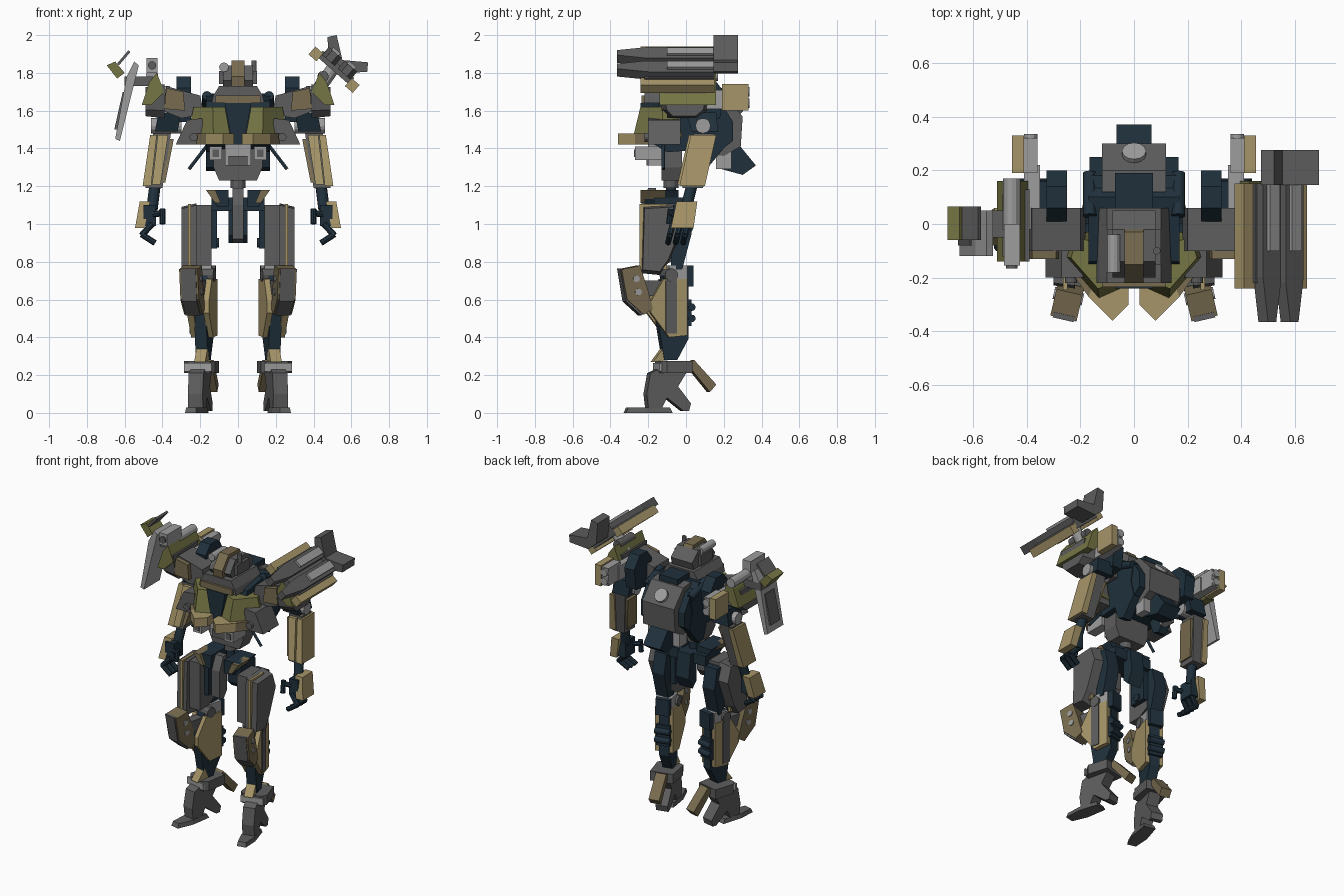
import bpy, bmesh, math
from mathutils import Matrix, Vector

def mat(name, r, g, b):
    m = bpy.data.materials.new(name)
    m.diffuse_color = (r, g, b, 1)
    return m

TAN = mat("tan", 0.38, 0.30, 0.14)
BROWN = mat("brown", 0.19, 0.15, 0.08)
OLIVE = mat("olive", 0.18, 0.18, 0.06)
DARK = mat("dark_grey", 0.11, 0.11, 0.11)
LIGHT = mat("light_grey", 0.34, 0.34, 0.34)
NAVY = mat("navy", 0.014, 0.03, 0.045)
I = Matrix.Identity(4)

def make(name, verts, faces, col, M=I, pair=False):
    for s, side in ((1, "left_"), (-1, "right_")) if pair else ((1, ""),):
        T = Matrix.Diagonal((s, 1, 1, 1)) @ M
        bm = bmesh.new()
        vs = [bm.verts.new(T @ Vector(v)) for v in verts]
        for f in faces:
            bm.faces.new([vs[i] for i in f])
        bmesh.ops.recalc_face_normals(bm, faces=bm.faces)
        me = bpy.data.meshes.new(side + name)
        bm.to_mesh(me)
        bm.free()
        me.materials.append(col)
        bpy.context.collection.objects.link(bpy.data.objects.new(side + name, me))

def prism(name, axis, pts, a, b, col, M=I, pair=False, taper=1):
    """Extrude a profile along an axis: x takes (y,z), y takes (x,z), z takes (x,y)."""
    n = len(pts)
    cu, cv = sum(p[0] for p in pts) / n, sum(p[1] for p in pts) / n
    put = {"x": lambda u, v, w: (w, u, v), "y": lambda u, v, w: (u, w, v),
           "z": lambda u, v, w: (u, v, w)}[axis]
    verts = [put(u, v, a) for u, v in pts]
    verts += [put(cu + (u - cu) * taper, cv + (v - cv) * taper, b) for u, v in pts]
    faces = [tuple(range(n)), tuple(range(n, 2 * n))]
    faces += [(i, (i + 1) % n, (i + 1) % n + n, i + n) for i in range(n)]
    make(name, verts, faces, col, M, pair)

def loft(name, r0, z0, r1, z1, col, M=I, pair=False):
    """Join two rectangles (x0,x1,y0,y1) at two heights."""
    verts = [(x, y, z) for r, z in ((r0, z0), (r1, z1))
             for x, y in ((r[0], r[2]), (r[1], r[2]), (r[1], r[3]), (r[0], r[3]))]
    make(name, verts, [(0, 1, 2, 3), (4, 5, 6, 7), (0, 1, 5, 4), (1, 2, 6, 5),
                       (2, 3, 7, 6), (3, 0, 4, 7)], col, M, pair)

def box(name, x0, x1, y0, y1, z0, z1, col, M=I, pair=False):
    r = (x0, x1, y0, y1)
    loft(name, r, z0, r, z1, col, M, pair)

def rod(name, p, q, r, col, M=I, pair=False, n=12):
    p, q = Vector(p), Vector(q)
    R = Matrix.Translation(p) @ (q - p).to_track_quat("Z", "Y").to_matrix().to_4x4()
    ring = [(r * math.cos(2 * math.pi * i / n), r * math.sin(2 * math.pi * i / n)) for i in range(n)]
    prism(name, "z", ring, 0, (q - p).length, col, M @ R, pair)

# Head
prism("head", "x", [(-0.17, 1.72), (-0.2, 1.76), (-0.14, 1.84), (-0.02, 1.84), (0.05, 1.78), (0.03, 1.72)], -0.08, 0.08, DARK)
prism("head_crest", "x", [(-0.21, 1.72), (-0.22, 1.78), (-0.15, 1.865), (-0.03, 1.86), (0.0, 1.8), (-0.1, 1.72)], -0.035, 0.035, BROWN)
box("cheek", 0.08, 0.1, -0.15, -0.02, 1.74, 1.81, DARK, pair=True)
rod("head_mast", (0.085, -0.1, 1.75), (0.085, -0.1, 1.865), 0.014, DARK)
rod("head_sensor", (-0.075, -0.18, 1.83), (-0.075, -0.04, 1.83), 0.025, LIGHT)
prism("collar", "y", [(-0.14, 1.64), (-0.13, 1.68), (-0.1, 1.73), (0.1, 1.73), (0.13, 1.68), (0.14, 1.64)], -0.22, 0.06, DARK)
box("collar_band", -0.12, 0.12, -0.235, -0.2, 1.64, 1.68, BROWN)

# Chest
prism("chest_core", "x", [(-0.2, 1.44), (-0.14, 1.65), (0.1, 1.69), (0.19, 1.6), (0.15, 1.4), (-0.1, 1.38)], -0.17, 0.17, NAVY)
prism("chest_centre", "y", [(-0.03, 1.42), (-0.07, 1.64), (0.07, 1.64), (0.03, 1.42)], -0.24, -0.1, NAVY)
prism("chest_panel", "z", [(0.04, -0.24), (0.13, -0.28), (0.27, -0.12), (0.24, -0.02), (0.04, -0.05)], 1.46, 1.62, OLIVE, pair=True, taper=0.72)
prism("chest_tip", "z", [(0.02, -0.2), (0.02, -0.3), (0.08, -0.36), (0.17, -0.27), (0.14, -0.2)], 1.42, 1.48, TAN, pair=True)
prism("chest_lower_panel", "z", [(0.12, -0.2), (0.17, -0.27), (0.24, -0.17), (0.22, -0.08)], 1.42, 1.48, BROWN, pair=True)
prism("chest_side", "y", [(0.17, 1.42), (0.33, 1.42), (0.27, 1.55), (0.19, 1.56)], -0.2, -0.03, DARK, pair=True)
rod("chest_pin", (0.235, -0.22, 1.46), (0.235, -0.18, 1.46), 0.022, DARK, pair=True)
prism("flank_fin", "x", [(-0.02, 1.5), (0.17, 1.52), (0.2, 1.4), (0.1, 1.28), (0.05, 1.3)], 0.11, 0.17, NAVY, pair=True)

# Backpack
prism("backpack", "x", [(0.12, 1.69), (0.2, 1.68), (0.3, 1.57), (0.29, 1.41), (0.2, 1.36), (0.12, 1.37)], -0.12, 0.12, DARK)
prism("backpack_wing", "x", [(0.1, 1.66), (0.18, 1.65), (0.25, 1.54), (0.25, 1.44), (0.17, 1.38), (0.1, 1.4)], 0.12, 0.165, NAVY, pair=True)
box("backpack_top", -0.07, 0.07, 0.04, 0.19, 1.66, 1.72, NAVY)
rod("backpack_hatch", (0, 0.24, 1.6), (0, 0.272, 1.63), 0.045, LIGHT)
prism("backpack_flap", "x", [(0.19, 1.38), (0.28, 1.42), (0.37, 1.31), (0.3, 1.26), (0.19, 1.29)], -0.065, 0.065, NAVY)
box("backpack_block", 0.07, 0.12, 0.16, 0.24, 1.29, 1.38, LIGHT, pair=True)
rod("neck_hose", (0.165, 0.19, 1.62), (0.165, 0.03, 1.68), 0.025, NAVY, pair=True)

# Waist
prism("abdomen", "y", [(-0.1, 1.23), (-0.13, 1.3), (-0.13, 1.42), (0.13, 1.42), (0.13, 1.3), (0.1, 1.23)], -0.13, -0.02, DARK)
box("belly_unit", -0.07, 0.07, -0.2, -0.1, 1.31, 1.42, LIGHT)
box("belly_plate", -0.05, 0.05, -0.21, -0.19, 1.31, 1.36, DARK)
box("belly_lamp", 0.085, 0.15, -0.27, -0.13, 1.34, 1.41, LIGHT, pair=True)
box("lamp_lens", 0.1, 0.135, -0.275, -0.26, 1.355, 1.395, DARK, pair=True)
rod("waist_strut", (0.16, -0.12, 1.42), (0.26, -0.12, 1.29), 0.009, NAVY, pair=True)
rod("spine", (0, -0.08, 1.12), (0, -0.08, 1.32), 0.027, NAVY)
rod("spine_ring", (0, -0.08, 1.19), (0, -0.08, 1.23), 0.04, DARK)

# Pelvis
box("hip_bar", -0.14, 0.14, -0.17, -0.01, 1.07, 1.14, NAVY)
prism("hip_wedge", "y", [(0.05, 1.09), (0.05, 1.18), (0.165, 1.18), (0.11, 1.09)], -0.22, -0.04, NAVY, pair=True)
prism("hip_trim", "y", [(0.09, 1.11), (0.12, 1.18), (0.17, 1.18), (0.12, 1.11)], -0.24, -0.11, BROWN, pair=True)
prism("front_skirt", "x", [(-0.2, 1.19), (-0.16, 1.19), (-0.16, 0.95), (-0.2, 0.9), (-0.24, 0.92), (-0.24, 1.1)], -0.03, 0.03, DARK)
prism("rear_skirt", "x", [(-0.04, 1.14), (0.02, 1.14), (0.04, 0.98), (0.0, 0.9), (-0.04, 0.94)], -0.05, 0.05, NAVY)

# Thighs
prism("thigh_outer", "x", [(-0.23, 1.1), (-0.05, 1.11), (-0.01, 1.0), (-0.09, 0.8), (-0.14, 0.73), (-0.24, 0.74)], 0.22, 0.3, DARK, pair=True, taper=0.9)
prism("thigh_inner", "x", [(-0.21, 1.1), (-0.05, 1.1), (-0.04, 0.82), (-0.12, 0.78), (-0.21, 0.78)], 0.14, 0.22, DARK, pair=True)
box("thigh_stripe", 0.248, 0.265, -0.245, -0.1, 0.76, 1.105, TAN, pair=True)
box("thigh_frame", 0.11, 0.15, -0.16, -0.04, 0.87, 1.08, NAVY, pair=True)
prism("thigh_back", "x", [(-0.08, 1.08), (0.0, 1.08), (0.03, 0.95), (-0.02, 0.76), (-0.08, 0.76)], 0.145, 0.235, NAVY, pair=True)
rod("thigh_pin", (0.1, -0.1, 0.9), (0.15, -0.1, 0.9), 0.025, NAVY, pair=True)

# Shins and feet, turned outwards
LEG = Matrix.Translation((0.195, -0.08, 0)) @ Matrix.Rotation(math.radians(13), 4, "Z") @ Matrix.Translation((-0.195, 0.08, 0))
shin = [(-0.2, 0.59), (-0.13, 0.71), (0.0, 0.71), (0.0, 0.41), (-0.1, 0.4), (-0.2, 0.53)]
prism("shin_outer", "x", shin, 0.21, 0.245, TAN, LEG, True)
prism("shin_inner", "x", shin, 0.125, 0.155, TAN, LEG, True)
prism("shin_core", "x", [(-0.17, 0.58), (-0.12, 0.74), (0.01, 0.74), (0.01, 0.39), (-0.05, 0.28), (-0.12, 0.28)], 0.15, 0.215, NAVY, LEG, True)
box("shin_strip", 0.245, 0.25, -0.12, -0.06, 0.42, 0.7, DARK, LEG, True)
prism("knee_guard", "x", [(-0.36, 0.76), (-0.26, 0.78), (-0.22, 0.66), (-0.19, 0.55), (-0.24, 0.52), (-0.33, 0.6)], 0.15, 0.25, BROWN, LEG, True)
prism("knee_guard_face", "x", [(-0.365, 0.765), (-0.345, 0.765), (-0.315, 0.61), (-0.24, 0.53), (-0.25, 0.515), (-0.335, 0.59)], 0.16, 0.24, DARK, LEG, True)
for z, y in ((0.71, -0.28), (0.64, -0.27)):
    rod("knee_bolt", (0.145, y, z), (0.256, y, z), 0.018, LIGHT, LEG, True)
box("knee_block", 0.135, 0.24, -0.1, 0.0, 0.67, 0.78, LIGHT, LEG, True)
rod("knee_axle", (0.12, -0.09, 0.73), (0.255, -0.09, 0.73), 0.035, DARK, LEG, True)
box("knee_link", 0.155, 0.215, -0.23, -0.1, 0.62, 0.7, DARK, LEG, True)
box("calf_upper", 0.14, 0.23, -0.01, 0.035, 0.67, 0.78, NAVY, LEG, True)
box("calf_lower", 0.14, 0.23, -0.01, 0.025, 0.46, 0.6, NAVY, LEG, True)
for z in (0.5, 0.56):
    rod("calf_pipe", (0.135, 0.025, z), (0.235, 0.025, z), 0.02, NAVY, LEG, True)
prism("shin_tip", "x", [(-0.18, 0.27), (-0.12, 0.35), (-0.09, 0.28)], 0.15, 0.21, TAN, LEG, True)
prism("ankle_cuff", "z", [(0.11, -0.12), (0.13, -0.15), (0.25, -0.15), (0.28, -0.12), (0.27, 0.02), (0.12, 0.02)], 0.21, 0.275, DARK, LEG, True)
box("ankle_plate", 0.12, 0.27, -0.16, -0.145, 0.22, 0.265, LIGHT, LEG, True)
prism("foot", "x", [(-0.2, 0.21), (-0.12, 0.25), (0.0, 0.22), (-0.05, 0.14), (0.02, 0.05), (0.01, 0.01), (-0.02, 0.01), (-0.11, 0.08), (-0.14, 0.02), (-0.21, 0.02), (-0.22, 0.1)], 0.155, 0.235, DARK, LEG, True)
prism("toe", "z", [(0.165, -0.33), (0.225, -0.33), (0.245, -0.22), (0.235, -0.08), (0.155, -0.08), (0.145, -0.22)], 0, 0.028, DARK, LEG, True, taper=0.9)
prism("heel_flap", "x", [(0.0, 0.26), (0.04, 0.28), (0.16, 0.15), (0.125, 0.11)], 0.155, 0.225, BROWN, LEG, True)

# Shoulders
prism("shoulder_block", "y", [(0.18, 1.58), (0.2, 1.68), (0.38, 1.73), (0.4, 1.6), (0.3, 1.56)], -0.1, 0.06, DARK, pair=True)
prism("shoulder_trim", "y", [(0.28, 1.6), (0.29, 1.7), (0.38, 1.72), (0.39, 1.61)], -0.13, -0.09, BROWN, pair=True)
prism("shoulder_plate", "x", [(0.01, 1.72), (0.06, 1.78), (0.14, 1.78), (0.2, 1.7), (0.18, 1.56), (0.04, 1.54)], 0.25, 0.325, NAVY, pair=True)
prism("shoulder_cap", "x", [(-0.14, 1.74), (0.13, 1.74), (0.11, 1.6), (0.06, 1.56), (-0.08, 1.56), (-0.12, 1.6)], 0.39, 0.49, DARK, pair=True, taper=0.85)
prism("shoulder_ridge", "y", [(0.39, 1.7), (0.43, 1.8), (0.47, 1.75), (0.51, 1.63), (0.46, 1.63)], -0.14, 0.16, OLIVE, pair=True)
box("shoulder_rail", 0.35, 0.41, -0.02, 0.22, 1.61, 1.71, LIGHT, pair=True)
box("shoulder_pod", 0.36, 0.41, 0.19, 0.32, 1.61, 1.73, LIGHT, pair=True)
box("shoulder_pod_cover", 0.41, 0.455, 0.19, 0.33, 1.6, 1.74, TAN, pair=True)
for z in (1.64, 1.7):
    rod("pod_nozzle", (0.385, 0.31, z), (0.385, 0.335, z), 0.025, LIGHT, pair=True)

# Arms and hands
loft("upper_arm", (0.32, 0.44, 0.03, 0.17), 1.49, (0.3, 0.42, 0.0, 0.16), 1.59, NAVY, pair=True)
rod("elbow", (0.3, 0.09, 1.52), (0.46, 0.09, 1.52), 0.04, LIGHT, pair=True)
loft("forearm_core", (0.4, 0.49, -0.02, 0.09), 1.19, (0.355, 0.45, 0.04, 0.15), 1.48, DARK, pair=True)
loft("forearm_outer", (0.46, 0.505, -0.035, 0.1), 1.2, (0.43, 0.465, 0.025, 0.16), 1.47, TAN, pair=True)
loft("forearm_front", (0.41, 0.455, -0.045, 0.0), 1.21, (0.37, 0.425, 0.015, 0.06), 1.47, TAN, pair=True)
loft("forearm_inner", (0.385, 0.405, -0.02, 0.08), 1.22, (0.34, 0.36, 0.04, 0.14), 1.45, BROWN, pair=True)
rod("wrist", (0.44, 0.03, 1.2), (0.455, 0.0, 1.08), 0.03, NAVY, pair=True)
loft("hand_guard", (0.495, 0.545, -0.08, 0.04), 0.98, (0.465, 0.52, -0.05, 0.06), 1.12, TAN, pair=True)
box("palm", 0.435, 0.5, -0.07, 0.03, 0.99, 1.1, NAVY, pair=True)
for y in (-0.07, -0.03, 0.01):
    rod("finger_base", (0.455, y, 1.0), (0.51, y - 0.015, 0.94), 0.017, NAVY, pair=True, n=8)
    rod("finger_tip", (0.51, y - 0.015, 0.945), (0.44, y - 0.025, 0.9), 0.016, NAVY, pair=True, n=8)
rod("thumb_base", (0.45, -0.06, 1.05), (0.395, -0.08, 1.06), 0.017, NAVY, pair=True, n=8)
rod("thumb_tip", (0.4, -0.08, 1.08), (0.4, -0.09, 1.0), 0.016, NAVY, pair=True, n=8)

# Launcher over the left shoulder
GUN = Matrix.Translation((0.52, 0, 1.83)) @ Matrix.Rotation(math.radians(41), 4, "Y")
box("launcher_bed", -0.11, 0.11, -0.22, 0.15, -0.025, 0.02, DARK, GUN)
for s in (-1, 1):
    prism("launcher_edge", "z", [(s * 0.1, -0.24), (s * 0.155, -0.24), (s * 0.155, 0.15), (s * 0.1, 0.15)], -0.045, 0.01, TAN, GUN)
    prism("launcher_prong", "z", [(s * 0.012, 0.15), (s * 0.1, 0.15), (s * 0.1, -0.2), (s * 0.075, -0.365), (s * 0.035, -0.365), (s * 0.012, -0.22)], 0.0, 0.055, DARK, GUN)
    box("launcher_rail", s * 0.055 - 0.025, s * 0.055 + 0.025, -0.1, 0.15, 0.05, 0.07, LIGHT, GUN)
prism("launcher_tail", "y", [(-0.04, -0.01), (0.04, -0.01), (0.14, 0.09), (0.11, 0.13), (0, 0.05), (-0.11, 0.13), (-0.14, 0.09)], 0.145, 0.275, DARK, GUN)
rod("launcher_mount", (0.43, 0.03, 1.72), (0.5, 0.03, 1.82), 0.035, LIGHT)
rod("launcher_pivot", (0.45, -0.06, 1.78), (0.45, 0.1, 1.78), 0.03, DARK)

# Shield gun on the right shoulder
prism("shield_plate", "y", [(-0.65, 1.45), (-0.625, 1.44), (-0.525, 1.84), (-0.55, 1.86), (-0.59, 1.78)], -0.12, 0.05, LIGHT)
prism("shield_trim", "y", [(-0.655, 1.5), (-0.635, 1.5), (-0.59, 1.7), (-0.61, 1.7)], -0.08, 0.02, DARK)
prism("shield_tip", "y", [(-0.695, 1.84), (-0.65, 1.86), (-0.6, 1.8), (-0.64, 1.77)], -0.06, 0.065, OLIVE)
prism("shield_fin", "y", [(-0.64, 1.85), (-0.58, 1.92), (-0.57, 1.91), (-0.63, 1.84)], -0.06, 0.065, DARK)
box("shield_arm", -0.6, -0.45, -0.05, 0.05, 1.73, 1.78, DARK)
rod("cannon_barrel", (-0.455, -0.02, 1.79), (-0.455, 0.17, 1.79), 0.032, LIGHT)
box("cannon_body", -0.485, -0.425, -0.155, 0.0, 1.8, 1.88, LIGHT)
rod("cannon_muzzle", (-0.455, -0.165, 1.84), (-0.455, -0.15, 1.84), 0.022, DARK)
